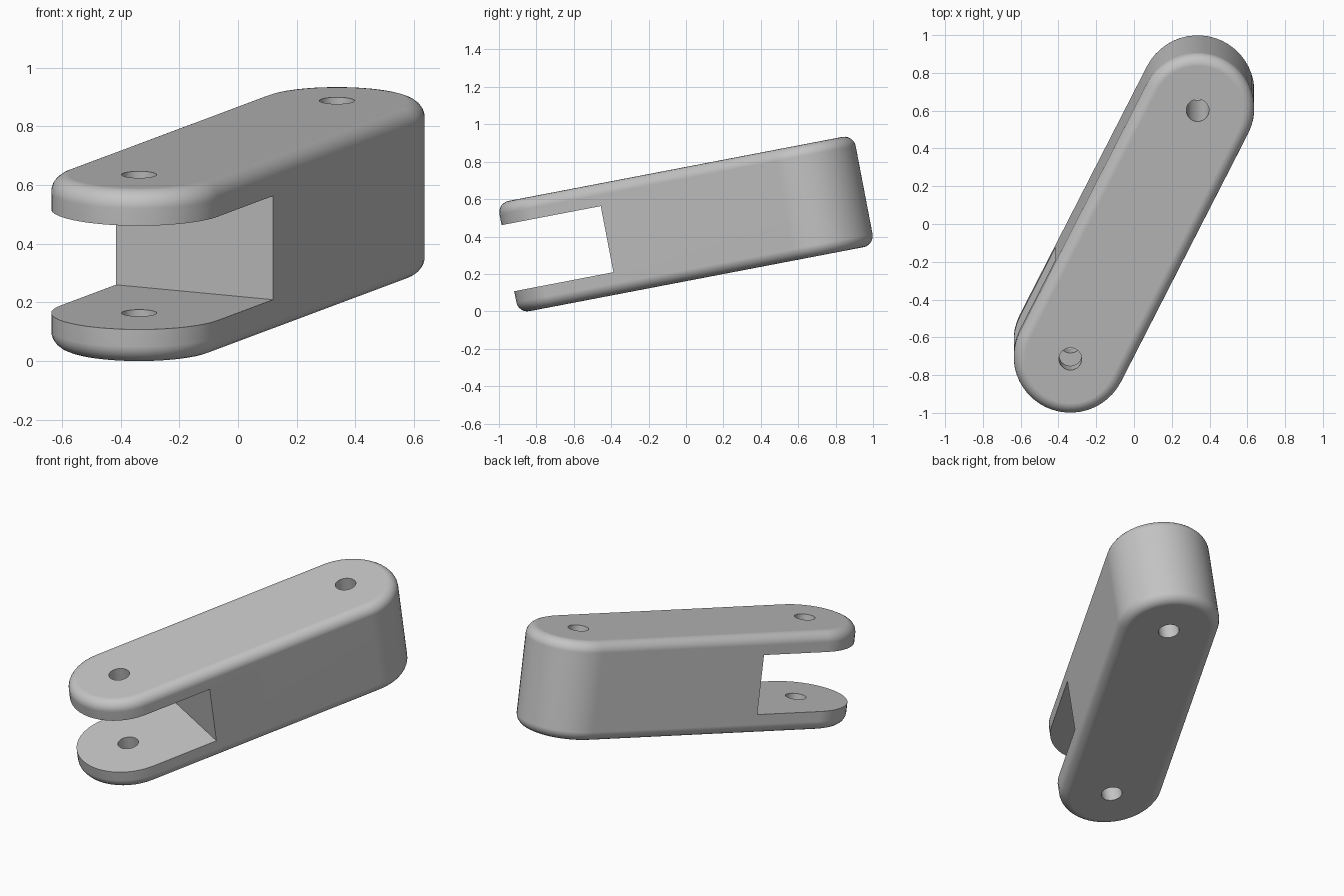
import bpy
import bmesh
from math import sin, cos, pi, radians
from mathutils import Matrix

cube = bpy.data.objects.get("Cube")
if cube:
    bpy.data.objects.remove(cube, do_unlink=True)

SPAN, RADIUS, HEIGHT = 1.5, 0.3, 0.6      # pin spacing, end radius, thickness
FILLET, HOLE, SLOT, SLOT_END = 0.06, 0.06, 0.36, -0.33
TILT, HEADING = radians(10.85), radians(63.3)
ARC, FILLET_STEPS = 24, 6

steel = bpy.data.materials.new("plain grey")
steel.use_nodes = True
grey = (0.55, 0.55, 0.55, 1)
steel.diffuse_color = grey
steel.node_tree.nodes["Principled BSDF"].inputs["Base Color"].default_value = grey


def new_object(name, bm):
    mesh = bpy.data.meshes.new(name)
    bmesh.ops.recalc_face_normals(bm, faces=bm.faces)
    bm.to_mesh(mesh)
    bm.free()
    obj = bpy.data.objects.new(name, mesh)
    bpy.context.collection.objects.link(obj)
    mesh.materials.append(steel)
    return obj


def stadium(bm, radius, z):
    """Ring of vertices: two half circles joined by straight sides."""
    ring = []
    for side in (1, -1):
        for i in range(ARC + 1):
            a = -pi / 2 + pi * i / ARC
            ring.append(bm.verts.new((side * (SPAN / 2 + radius * cos(a)),
                                      side * radius * sin(a), z)))
    return ring


# Body: stadium rings stacked along a profile with rounded rims
bm = bmesh.new()
upper = []
for i in range(FILLET_STEPS + 1):
    a = pi / 2 * i / FILLET_STEPS
    upper.append((RADIUS - FILLET + FILLET * cos(a),
                  HEIGHT / 2 - FILLET + FILLET * sin(a)))
profile = [(r, -z) for r, z in reversed(upper)] + upper
rings = [stadium(bm, r, z) for r, z in profile]
for low, high in zip(rings, rings[1:]):
    for i in range(len(low)):
        j = (i + 1) % len(low)
        bm.faces.new((low[i], low[j], high[j], high[i]))
bm.faces.new(rings[0])
bm.faces.new(rings[-1])
link = new_object("clevis_link", bm)

# Cutters: fork slot and the two pin holes
cutters = []
bm = bmesh.new()
bmesh.ops.create_cube(bm, size=1)
bmesh.ops.scale(bm, vec=(1, 1, SLOT), verts=bm.verts)
bmesh.ops.translate(bm, vec=(SLOT_END - 0.5, 0, 0), verts=bm.verts)
cutters.append(new_object("slot_cutter", bm))
for name, side in (("front", -1), ("back", 1)):
    bm = bmesh.new()
    bmesh.ops.create_cone(bm, cap_ends=True, segments=40, radius1=HOLE,
                          radius2=HOLE, depth=1,
                          matrix=Matrix.Translation((side * SPAN / 2, 0, 0)))
    cutters.append(new_object(name + "_hole_cutter", bm))

bpy.context.view_layer.objects.active = link
link.select_set(True)
for cutter in cutters:
    cut = link.modifiers.new(cutter.name, 'BOOLEAN')
    cut.operation = 'DIFFERENCE'
    cut.solver = 'EXACT'
    cut.object = cutter
    bpy.ops.object.modifier_apply(modifier=cut.name)
    bpy.data.objects.remove(cutter, do_unlink=True)

# Smooth rims with crisp cut edges and flat caps
bpy.ops.object.shade_smooth_by_angle(angle=radians(30))
weighted = link.modifiers.new("flat caps", 'WEIGHTED_NORMAL')
weighted.keep_sharp = True

# Turn, tilt and rest on the floor
link.data.transform(Matrix.Rotation(TILT, 4, 'X') @ Matrix.Rotation(HEADING, 4, 'Z'))
floor = min(v.co.z for v in link.data.vertices)
link.data.transform(Matrix.Translation((0, 0, -floor)))
